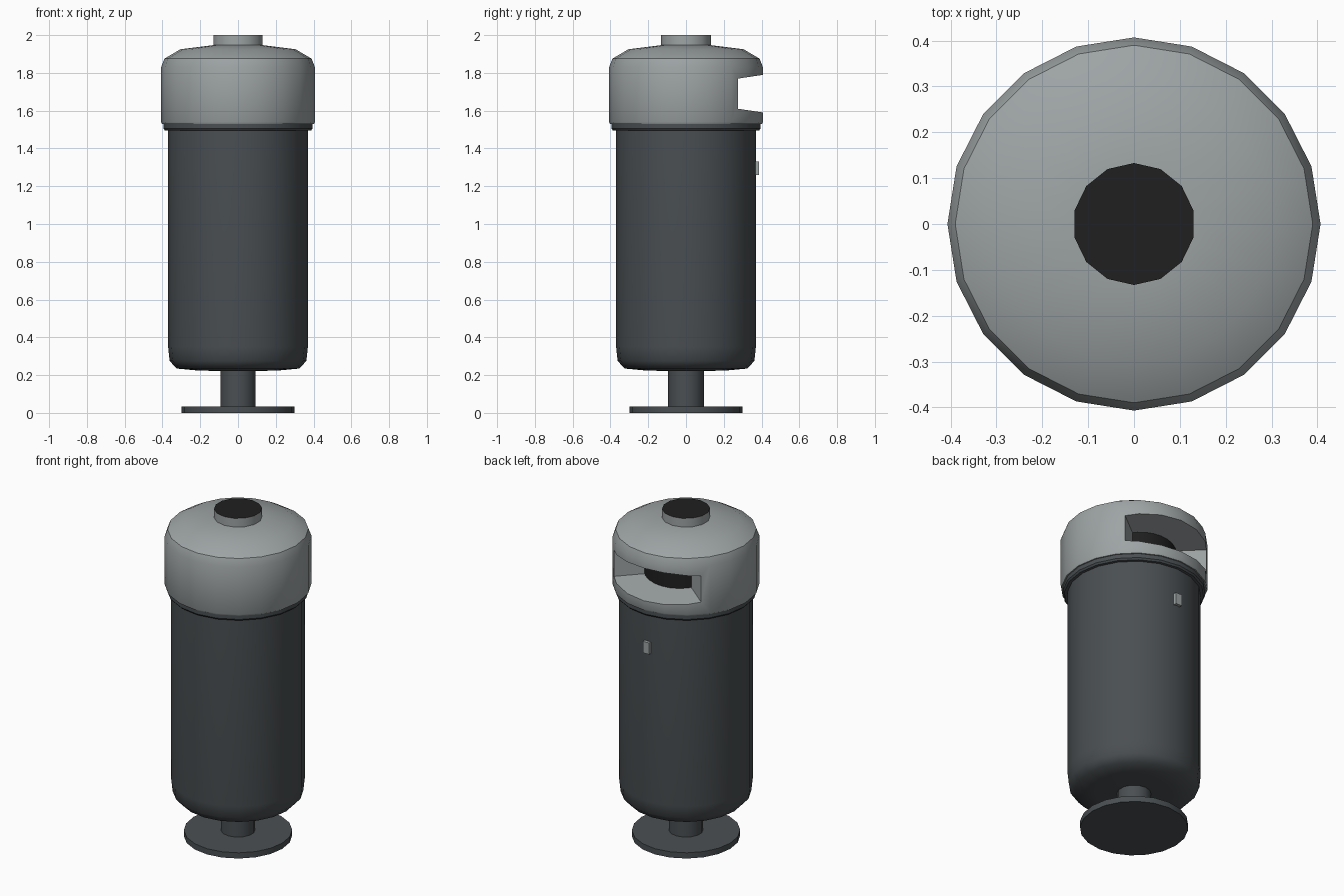
import bpy, bmesh, math

if "Cube" in bpy.data.objects:
    bpy.data.objects.remove(bpy.data.objects["Cube"])


def material(name, rgb):
    m = bpy.data.materials.new(name)
    m.diffuse_color = (*rgb, 1)
    m.use_nodes = True
    m.node_tree.nodes["Principled BSDF"].inputs["Base Color"].default_value = m.diffuse_color
    return m


DARK = material("charcoal", (0.068, 0.078, 0.084))
GREY = material("light_grey", (0.34, 0.37, 0.375))
BLACK = material("black", (0.014, 0.014, 0.014))


def add_mesh(name, verts, faces, mat, smooth=None):
    me = bpy.data.meshes.new(name)
    me.from_pydata(verts, [], faces)
    bm = bmesh.new()
    bm.from_mesh(me)
    bmesh.ops.recalc_face_normals(bm, faces=bm.faces)
    bm.to_mesh(me)
    bm.free()
    ob = bpy.data.objects.new(name, me)
    bpy.context.collection.objects.link(ob)
    me.materials.append(mat)
    if smooth:
        set_smooth(ob, smooth)
    return ob


def set_smooth(ob, angle):
    bpy.ops.object.select_all(action='DESELECT')
    ob.select_set(True)
    bpy.context.view_layer.objects.active = ob
    bpy.ops.object.shade_smooth_by_angle(angle=math.radians(angle))


def lathe(name, profile, n, mat, smooth=35):
    """Closed solid of revolution from (radius, z) points, with a vertex at +y."""
    verts, faces = [], []
    for r, z in profile:
        for i in range(n):
            a = math.pi / 2 + 2 * math.pi * i / n
            verts.append((r * math.cos(a), r * math.sin(a), z))
    for k in range(len(profile) - 1):
        for i in range(n):
            j = (i + 1) % n
            faces.append((k * n + i, k * n + j, (k + 1) * n + j, (k + 1) * n + i))
    faces.append(tuple(range(n)))
    faces.append(tuple(range((len(profile) - 1) * n, len(profile) * n)))
    return add_mesh(name, verts, faces, mat, smooth)


# Stand
lathe("base_plate", [(0.3, 0), (0.3, 0.035)], 20, DARK)
lathe("post", [(0.095, 0.03), (0.095, 0.24)], 14, DARK)

# Bin body with rounded bottom, and the collar under the hood
lathe("body", [(0.12, 0.222), (0.22, 0.225), (0.325, 0.235), (0.362, 0.275),
               (0.37, 0.35), (0.37, 1.52)], 20, DARK, 50)
lathe("collar", [(0.36, 1.495), (0.387, 1.495), (0.395, 1.505),
                 (0.395, 1.54)], 20, DARK)

# Hood
hood = lathe("hood", [(0.385, 1.53), (0.402, 1.53), (0.407, 1.54), (0.407, 1.83),
                      (0.39, 1.875), (0.305, 1.925), (0.13, 1.947)], 20, GREY)

# Opening cutter: flared wedge with a curved inner end
R = 0.234
plan = [(0.57, 0.475)]
for i in range(9):
    a = math.radians(48 + 84 * i / 8)
    plan.append((R * math.cos(a), R * math.sin(a)))
plan.append((-0.57, 0.475))
n = len(plan)
low = [(x, y, 1.59 + (0.41 - y) * 0.15) for x, y in plan]
high = [(x, y, 1.79 - (0.41 - y) * 0.15) for x, y in plan]
sides = [(i, (i + 1) % n, n + (i + 1) % n, n + i) for i in range(n)]
cutter = add_mesh("opening_cutter", low + high,
                  sides + [tuple(range(n)), tuple(range(n, 2 * n))], GREY)
mod = hood.modifiers.new("opening", 'BOOLEAN')
mod.operation = 'DIFFERENCE'
mod.solver = 'EXACT'
mod.object = cutter
bpy.ops.object.select_all(action='DESELECT')
hood.select_set(True)
bpy.context.view_layer.objects.active = hood
bpy.ops.object.modifier_apply(modifier=mod.name)
bpy.data.objects.remove(cutter)
set_smooth(hood, 35)

# Dark interior seen through the opening
lathe("inner_core", [(R + 0.003, 1.56), (R + 0.003, 1.85)], 30, BLACK)

# Top neck with black cap
neck = lathe("neck", [(0.133, 1.93), (0.133, 2.0)], 14, GREY)
neck.data.materials.append(BLACK)
for p in neck.data.polygons:
    if p.normal.z > 0.9:
        p.material_index = 1

# Latch on the back of the body
x, y0, y1, z0, z1 = 0.021, 0.355, 0.387, 1.26, 1.33
box = [(sx * x, y, z) for z in (z0, z1) for sx, y in ((-1, y0), (1, y0), (1, y1), (-1, y1))]
add_mesh("latch", box, [(0, 1, 2, 3), (4, 5, 6, 7), (0, 1, 5, 4), (1, 2, 6, 5),
                        (2, 3, 7, 6), (3, 0, 4, 7)], GREY)
